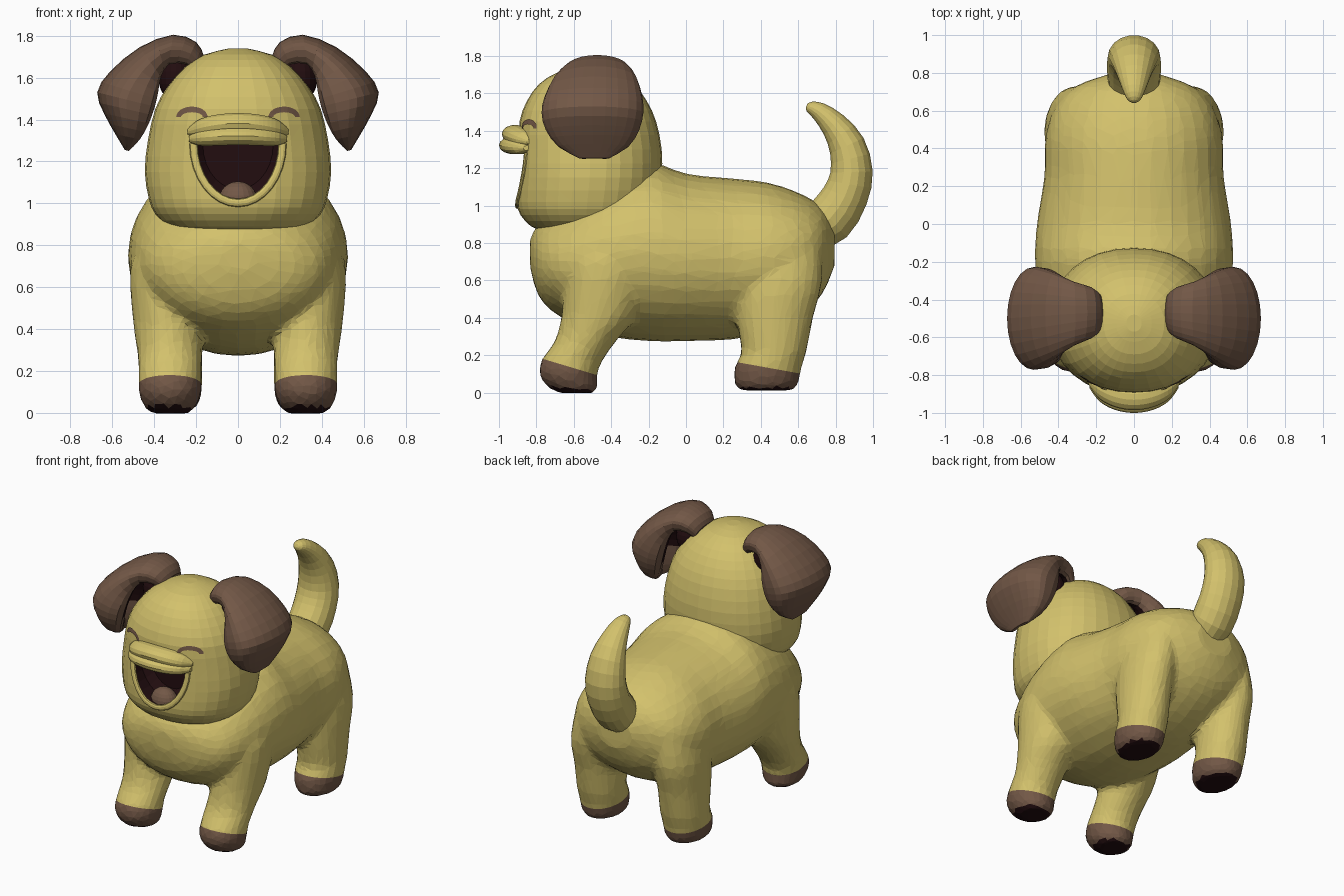
import bpy, bmesh, math
from mathutils import Vector
from mathutils.bvhtree import BVHTree

if "Cube" in bpy.data.objects:
    bpy.data.objects.remove(bpy.data.objects["Cube"])

FUR, BROWN, DARK = 0, 1, 2
MATS = []
for mat_name, col in (("golden_fur", (0.65, 0.535, 0.15)),
                      ("brown", (0.17, 0.097, 0.062)),
                      ("dark_maroon", (0.016, 0.004, 0.005))):
    m = bpy.data.materials.new(mat_name)
    m.diffuse_color = (*col, 1)
    m.use_nodes = True
    m.node_tree.nodes["Principled BSDF"].inputs["Base Color"].default_value = m.diffuse_color
    MATS.append(m)


def make_object(name, bm, mat=None):
    bmesh.ops.recalc_face_normals(bm, faces=bm.faces)
    mesh = bpy.data.meshes.new(name)
    if mat is not None:
        for f in bm.faces:
            f.material_index = mat
    bm.to_mesh(mesh)
    bm.free()
    for m in MATS:
        mesh.materials.append(m)
    ob = bpy.data.objects.new(name, mesh)
    bpy.context.collection.objects.link(ob)
    return ob


def spline(rows, sub):
    """Catmull-Rom interpolation of number rows."""
    out = []
    for i in range(len(rows) - 1):
        a, b, c, d = (rows[max(0, min(len(rows) - 1, i + k))] for k in (-1, 0, 1, 2))
        for s in range(sub):
            t = s / sub
            out.append([0.5 * (2 * q + (r - p) * t + (2 * p - 5 * q + 4 * r - w) * t * t
                        + (3 * q - p - 3 * r + w) * t ** 3) for p, q, r, w in zip(a, b, c, d)])
    return out + [list(rows[-1])]


def loft(rows, ring, n=24, sub=2, bm=None):
    """Skin rings of n points, ring(row, angle) gives each point."""
    bm = bm or bmesh.new()
    loops = [[bm.verts.new(ring(r, 2 * math.pi * k / n)) for k in range(n)]
             for r in spline(rows, sub)]
    for a, b in zip(loops, loops[1:]):
        for k in range(n):
            bm.faces.new((a[k], a[(k + 1) % n], b[(k + 1) % n], b[k]))
    bm.faces.new(loops[0])
    bm.faces.new(loops[-1])
    return bm


def ball(name, centre, radii, mat):
    bm = bmesh.new()
    bmesh.ops.create_uvsphere(bm, u_segments=20, v_segments=12, radius=1)
    for v in bm.verts:
        v.co = Vector(c + p * r for c, p, r in zip(centre, v.co, radii))
    return make_object(name, bm, mat)


def bake(ob):
    """Replace the mesh with its modified result."""
    bpy.context.view_layer.update()
    dg = bpy.context.evaluated_depsgraph_get()
    mesh = bpy.data.meshes.new_from_object(ob.evaluated_get(dg))
    ob.modifiers.clear()
    ob.data = mesh


def power(v, e):
    return math.copysign(abs(v) ** e, v)


# Body with four legs: torso rows are y, half width, bottom, top
torso = [(-.835, .08, .68, .82), (-.79, .28, .52, .9), (-.68, .42, .41, .99),
         (-.45, .5, .31, 1.15), (-.2, .525, .275, 1.23), (0, .515, .275, 1.17),
         (.25, .475, .285, 1.145), (.45, .47, .33, 1.12), (.62, .42, .42, 1.06),
         (.73, .31, .53, .99), (.795, .13, .68, .89)]
bm = loft(torso, lambda r, a: (r[1] * math.cos(a), r[0],
          (r[2] + r[3]) / 2 + (r[3] - r[2]) / 2 * math.sin(a)), 32, 3)
# leg rows are z, x, y, x radius, y radius
front = [(-.003, .325, -.585, .085, .085), (.03, .325, -.605, .125, .135),
         (.1, .325, -.63, .15, .155), (.18, .325, -.605, .15, .165), (.28, .325, -.535, .155, .165),
         (.42, .335, -.465, .165, .2), (.7, .345, -.42, .17, .22), (.9, .3, -.4, .14, .18)]
rear = [(.012, .32, .43, .1, .14), (.05, .32, .43, .137, .172), (.14, .32, .44, .15, .18),
        (.22, .32, .47, .15, .175), (.4, .32, .475, .153, .205),
        (.6, .315, .5, .155, .23), (.85, .27, .52, .14, .2)]
for side in (-1, 1):
    for leg in (front, rear):
        loft(leg, lambda r, a: (side * (r[1] + r[3] * math.cos(a)),
             r[2] + r[4] * math.sin(a), r[0]), 20, 3, bm)
body = make_object("body_and_legs", bm, FUR)
mod = body.modifiers.new("blend", 'REMESH')
mod.mode, mod.voxel_size = 'VOXEL', 0.022
mod = body.modifiers.new("soften", 'SMOOTH')
mod.factor, mod.iterations = 0.5, 5
mod = body.modifiers.new("facets", 'DECIMATE')
mod.ratio = 0.11
bake(body)
body.data.materials.clear()
for m in MATS:
    body.data.materials.append(m)

# Paws and soles: cut along slanted planes and colour below them
bm = bmesh.new()
bm.from_mesh(body.data)
planes = [(-1, Vector((0, -.78, .185)), Vector((0, .3, 1))),
          (1, Vector((0, .26, .165)), Vector((0, .18, 1)))]
for end, co, no in planes:
    faces = [f for f in bm.faces if f.calc_center_median().y * end > 0]
    geom = list({v for f in faces for v in f.verts}) + list({e for f in faces for e in f.edges}) + faces
    bmesh.ops.bisect_plane(bm, geom=geom, plane_co=co, plane_no=no)
bm.normal_update()
for f in bm.faces:
    c = f.calc_center_median()
    end, co, no = planes[0 if c.y < 0 else 1]
    f.material_index = FUR
    if (c - co).dot(no) < 0 and c.z < .25:
        f.material_index = DARK if f.normal.z < -.75 and c.z < .06 else BROWN
    f.smooth = False
bm.to_mesh(body.data)
bm.free()

# Head: rows are z, half width, front y, back y
skull = [(.865, .24, -.77, -.3), (.89, .33, -.83, -.24), (.95, .395, -.885, -.18),
         (1.02, .425, -.905, -.15), (1.15, .445, -.9, -.13), (1.3, .43, -.895, -.13),
         (1.45, .395, -.89, -.16), (1.56, .335, -.85, -.21), (1.65, .255, -.785, -.28),
         (1.71, .16, -.69, -.37), (1.74, .04, -.57, -.48)]
E = 2 / 2.2
bm = loft(skull, lambda r, a: (r[1] * power(math.cos(a), E),
          (r[2] + r[3]) / 2 + (r[3] - r[2]) / 2 * power(math.sin(a), E), r[0]), 32, 2)
bmesh.ops.triangulate(bm, faces=bm.faces)
surface = BVHTree.FromBMesh(bm)
head = make_object("head", bm, FUR)


def on_face(x, z, lift=0.0):
    hit = surface.ray_cast(Vector((x, -2, z)), Vector((0, 1, 0)))[0]
    return Vector((x, (hit.y if hit else -.85) - lift, z))


# Open mouth carved out of the head
bm = loft([(-1.1, 1), (-.78, 1), (-.73, .8)], lambda r, a: (
    .21 * r[1] * math.cos(a), r[0],
    1.28 + r[1] * (.265 if math.sin(a) < 0 else .02) * math.sin(a)), 28, 1)
cutter = make_object("mouth_cutter", bm, DARK)
cutter.hide_render = True
mod = head.modifiers.new("mouth", 'BOOLEAN')
mod.operation, mod.object, mod.solver = 'DIFFERENCE', cutter, 'EXACT'
bake(head)
bpy.data.objects.remove(cutter)

ball("tongue", (0, -.81, 1.015), (.092, .075, .09), BROWN)


# Upper muzzle: two stacked curved rolls
def roll(name, half, z, drop, y, ry, rz):
    rows = []
    for i in range(-6, 7):
        t = i / 6
        k = max(.3, (1 - abs(t) ** 5) ** .5)
        rows.append((half * t, y - .085 * (1 - t * t), z - drop * t * t, ry * k, rz * k))
    make_object(name, loft(rows, lambda r, a: (r[0], r[1] + r[3] * math.cos(a),
                r[2] + r[4] * math.sin(a)), 14, 2), FUR)


roll("upper_muzzle", .24, 1.382, .04, -.83, .07, .05)
roll("upper_lip", .235, 1.322, .015, -.85, .065, .045)

# Lower lip: rim following the mouth opening
rim = []
for i in range(17):
    a = math.pi * (1 + i / 16)
    p = on_face(.212 * math.cos(a), 1.285 + .283 * math.sin(a))
    rim.append((*p, math.cos(a), math.sin(a)))
make_object("lower_lip", loft(rim, lambda r, a: (
    r[0] + .02 * math.cos(a) * r[3], r[1] + .012 * math.sin(a),
    r[2] + .02 * math.cos(a) * r[4]), 10, 1), FUR)

# Closed smiling eyes: thin arcs laid on the face
for side, label in ((-1, "left"), (1, "right")):
    bm = bmesh.new()
    pairs = []
    for i in range(13):
        a = math.pi * i / 12
        c, s = math.cos(a), math.sin(a)
        pairs.append([bm.verts.new(on_face(side * (.22 + rx * c), 1.412 + rz * s, .006))
                      for rx, rz in ((.075, .05), (.052, .023))])
    for p, q in zip(pairs, pairs[1:]):
        bm.faces.new((p[0], q[0], q[1], p[1]))
    make_object(label + "_eye", bm, BROWN)

# Folded ears: rows are outer x, outer z, inner x, inner z, centre y, half width
flap = [(.165, 1.71, .2, 1.62, -.47, .1), (.2, 1.77, .25, 1.66, -.47, .135),
        (.31, 1.805, .33, 1.66, -.475, .17), (.47, 1.745, .365, 1.6, -.485, .225),
        (.61, 1.63, .375, 1.53, -.495, .262), (.672, 1.53, .39, 1.46, -.5, .272),
        (.64, 1.43, .42, 1.38, -.5, .25), (.585, 1.33, .465, 1.305, -.495, .19),
        (.54, 1.255, .52, 1.25, -.49, .08)]


def ear_point(side):
    def ring(r, a):
        c, s = math.cos(a), math.sin(a)
        # inner half is hollowed along the middle
        d = c if c > 0 else -abs(math.sin(2 * a)) * .95
        return (side * ((r[0] + r[2]) / 2 + d * (r[0] - r[2]) / 2), r[4] + s * r[5],
                (r[1] + r[3]) / 2 + d * (r[1] - r[3]) / 2)
    return ring


for side, label in ((-1, "left"), (1, "right")):
    bm = loft(flap, ear_point(side), 24, 2)
    bm.faces.ensure_lookup_table()
    for i, f in enumerate(bm.faces):
        # hollow strip of the inner side
        inner = i < 24 * 11 and 9 <= i % 24 <= 14
        f.material_index = DARK if inner else BROWN
    make_object(label + "_ear", bm)
    # dark lining between the flap and the head
    ball(label + "_ear_lining", (side * .295, -.47, 1.6), (.085, .1, .115), DARK)

# Tail: rows are y, z, radius across, radius in the bend, direction angle
tail = [(.66, .86, .12, .12, 25), (.77, .93, .14, .135, 42), (.85, 1.05, .142, .125, 68),
        (.885, 1.18, .138, .115, 92), (.86, 1.32, .12, .1, 115), (.79, 1.43, .09, .075, 136),
        (.71, 1.505, .06, .05, 145), (.66, 1.53, .035, .03, 150), (.645, 1.535, .01, .01, 155)]


def tail_ring(r, a):
    d = math.radians(r[4])
    k = r[3] * math.sin(a)
    return (r[2] * math.cos(a), r[0] + k * math.sin(d), r[1] - k * math.cos(d))


make_object("tail", loft(tail, tail_ring, 18, 2), FUR)
